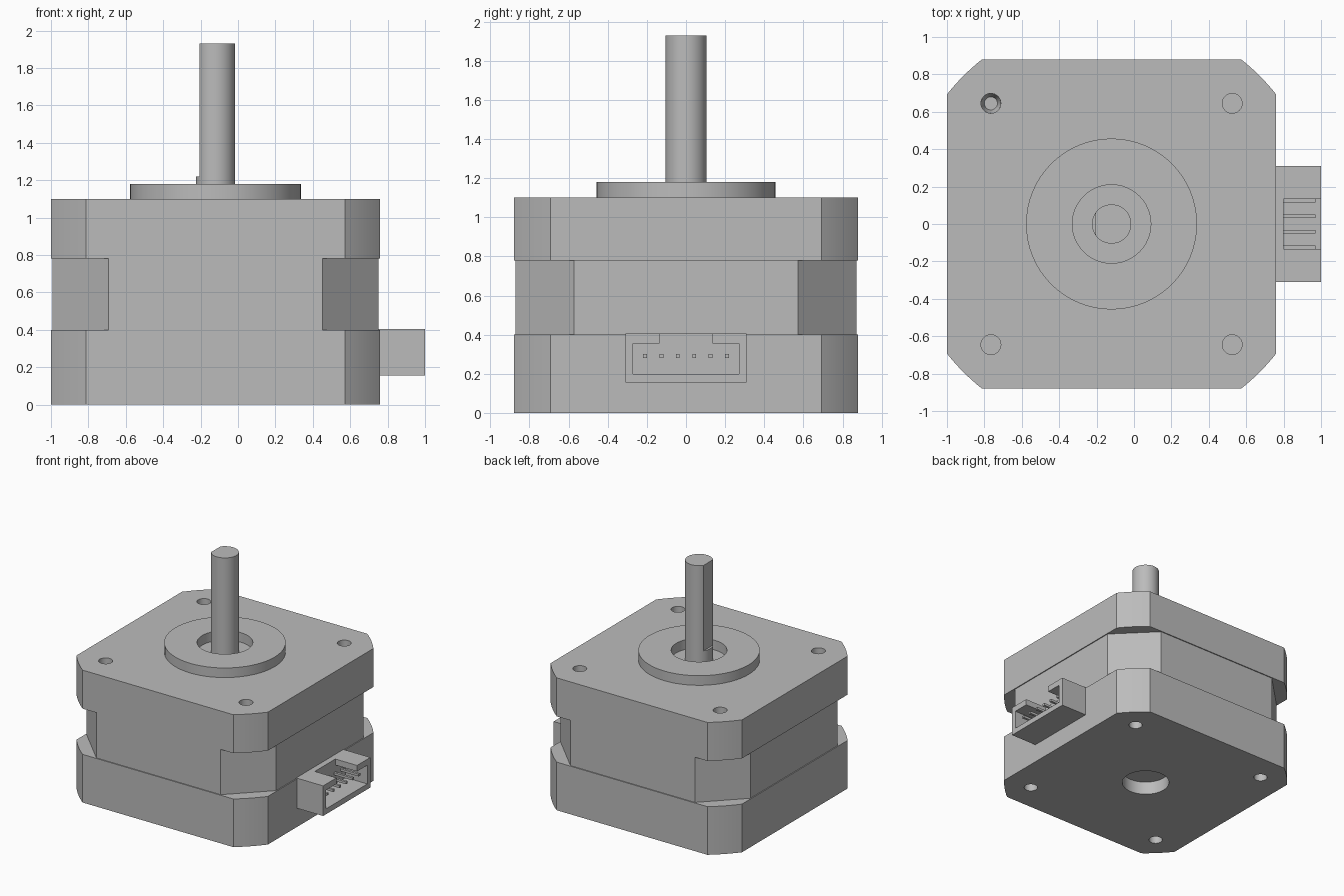
import bpy, bmesh, math
from mathutils import Matrix

cube = bpy.data.objects.get("Cube")
if cube:
    bpy.data.objects.remove(cube, do_unlink=True)

CX = -0.12          # motor axis
HALF = 0.88         # half width of the end caps
CORNER_R = 1.12     # radius that trims the cap corners
HOLE = 0.645        # mounting hole offset

grey = bpy.data.materials.new("plain_grey")
grey.use_nodes = True
colour = (0.5, 0.5, 0.5, 1)
grey.diffuse_color = colour
grey.node_tree.nodes["Principled BSDF"].inputs["Base Color"].default_value = colour


def finish(name, bm):
    bmesh.ops.recalc_face_normals(bm, faces=bm.faces)
    mesh = bpy.data.meshes.new(name)
    bm.to_mesh(mesh)
    bm.free()
    mesh.materials.append(grey)
    obj = bpy.data.objects.new(name, mesh)
    bpy.context.collection.objects.link(obj)
    return obj


def prism(name, outline, z0, z1):
    bm = bmesh.new()
    face = bm.faces.new([bm.verts.new((x, y, z0)) for x, y in outline])
    top = bmesh.ops.extrude_face_region(bm, geom=[face])["geom"]
    bmesh.ops.translate(bm, vec=(0, 0, z1 - z0),
                        verts=[v for v in top if isinstance(v, bmesh.types.BMVert)])
    return finish(name, bm)


def cylinder(name, x, y, r, z0, z1, r_top=None, sides=48):
    bm = bmesh.new()
    bmesh.ops.create_cone(bm, cap_ends=True, segments=sides, radius1=r,
                          radius2=r if r_top is None else r_top, depth=z1 - z0,
                          matrix=Matrix.Translation((x, y, (z0 + z1) / 2)))
    return finish(name, bm)


def box(name, x, y, z):
    return prism(name, [(x[0], y[0]), (x[1], y[0]), (x[1], y[1]), (x[0], y[1])], *z)


def cut(obj, cutters):
    for c in cutters:
        mod = obj.modifiers.new("cut", "BOOLEAN")
        mod.operation, mod.solver, mod.object = "DIFFERENCE", "EXACT", c
    bpy.context.view_layer.update()
    deps = bpy.context.evaluated_depsgraph_get()
    mesh = bpy.data.meshes.new_from_object(obj.evaluated_get(deps))
    obj.modifiers.clear()
    obj.data = mesh
    for c in cutters:
        bpy.data.objects.remove(c, do_unlink=True)


def smooth(obj):
    bpy.ops.object.select_all(action="DESELECT")
    obj.select_set(True)
    bpy.context.view_layer.objects.active = obj
    bpy.ops.object.shade_smooth_by_angle(angle=math.radians(25))


# Outlines: square with rounded-off corners, and square with flat chamfers
start = math.acos(HALF / CORNER_R)
sweep = math.pi / 2 - 2 * start
cap_outline = []
for q in range(4):
    for i in range(9):
        a = q * math.pi / 2 + start + sweep * i / 8
        cap_outline.append((CX + CORNER_R * math.cos(a), CORNER_R * math.sin(a)))

W, C = 0.872, 0.572
stator_outline = [(CX + x, y) for x, y in
                  [(W, -C), (W, C), (C, W), (-C, W), (-W, C), (-W, -C), (-C, -W), (C, -W)]]
corners = [(CX + sx * HOLE, sy * HOLE) for sx in (-1, 1) for sy in (-1, 1)]

# Motor body
rear_cap = prism("rear_cap", cap_outline, 0, 0.4)
stator = prism("stator", stator_outline, 0.4, 0.78)
front_cap = prism("front_cap", cap_outline, 0.78, 1.1)

# Mounting holes and rear bearing recess
cut(rear_cap, [cylinder("cutter", x, y, 0.053, -0.1, 0.15, sides=32) for x, y in corners]
    + [cylinder("cutter", CX, 0, 0.185, -0.1, 0.11)])
cut(front_cap, [cylinder("cutter", x, y, 0.053, 0.92, 1.2, sides=32) for x, y in corners]
    + [cylinder("cutter", CX - HOLE, HOLE, 0.035, 0.86, 0.921, 0.053, sides=32)])

# Pilot ring around the shaft
pilot_ring = cylinder("pilot_ring", CX, 0, 0.457, 1.1, 1.18, sides=64)
cut(pilot_ring, [cylinder("cutter", CX, 0, 0.21, 1.0, 1.3)])

# Shaft with a flat on its -x side
shaft = cylinder("shaft", CX, 0, 0.105, 1.09, 1.93)
cut(shaft, [box("cutter", (CX - 0.3, CX - 0.085), (-0.3, 0.3), (1.22, 2.1))])

# Connector housing with socket and key slot
connector = box("connector_housing", (0.75, 1.0), (-0.31, 0.31), (0.155, 0.405))
cut(connector, [box("cutter", (0.8, 1.1), (-0.27, 0.27), (0.2, 0.355)),
                box("cutter", (0.8, 1.1), (-0.135, 0.135), (0.3, 0.5))])
for i in range(6):
    y = (i - 2.5) * 0.084
    box(f"connector_pin_{i + 1}", (0.79, 0.97), (y - 0.01, y + 0.01), (0.28, 0.3))

for obj in (rear_cap, front_cap, pilot_ring, shaft):
    smooth(obj)
